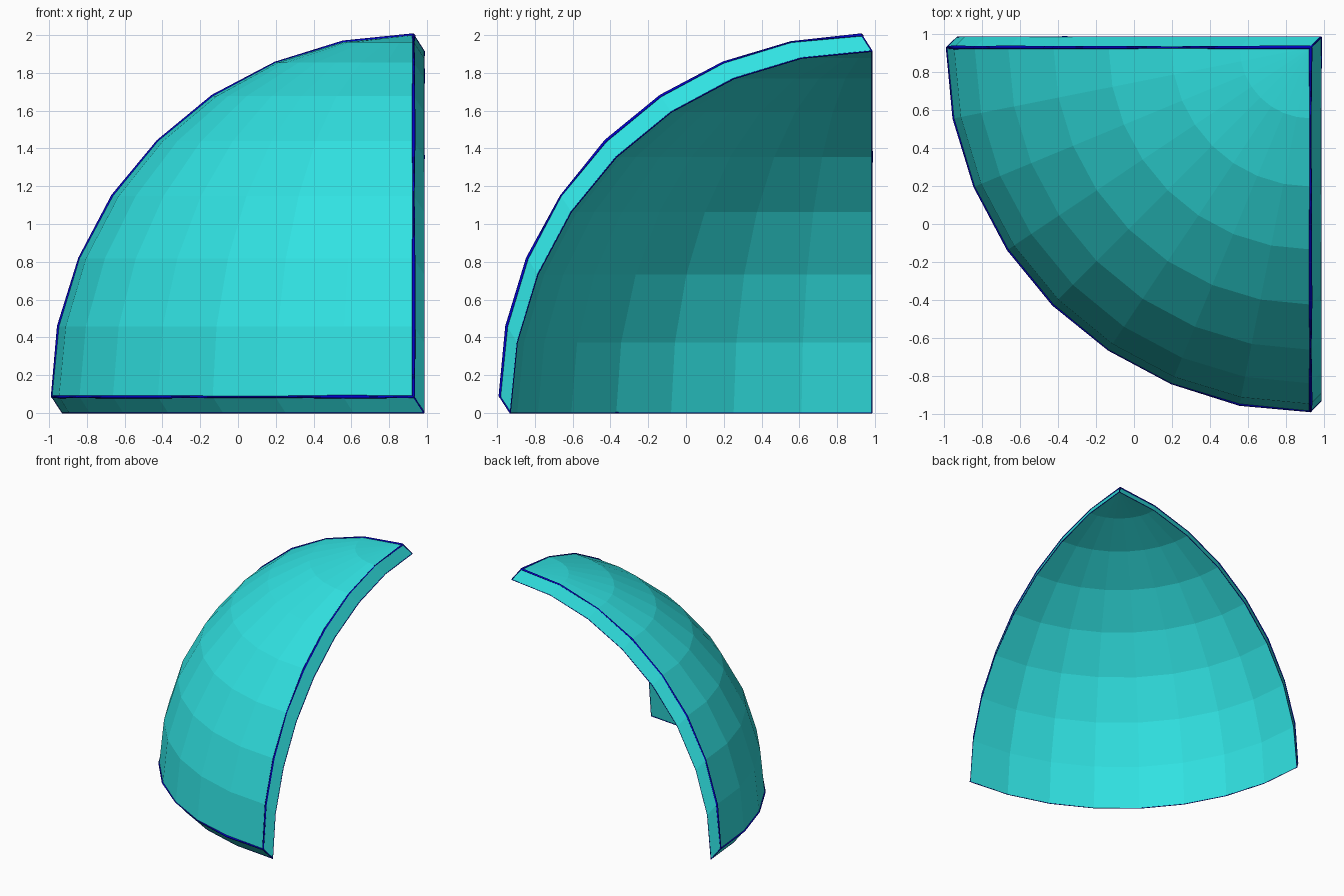
import bpy, bmesh, math, random
from mathutils import Vector

if "Cube" in bpy.data.objects:
    bpy.data.objects.remove(bpy.data.objects["Cube"])

random.seed(3)
R = 1.915                       # sphere radius
C = Vector((0.93, 0.93, 0.085)) # centre of the outer surface
D = Vector((0.055, 0.055, -0.085))  # shift from outer to inner surface


def material(name, rgb):
    m = bpy.data.materials.new(name)
    m.diffuse_color = (*rgb, 1)
    m.use_nodes = True
    m.node_tree.nodes["Principled BSDF"].inputs["Base Color"].default_value = m.diffuse_color
    return m


cyan = material("cyan", (0.03, 0.76, 0.76))
blue = material("deep blue", (0.0, 0.0, 0.55))

# Shell: one eighth of a low-poly sphere, extruded inwards
bm = bmesh.new()
bmesh.ops.create_uvsphere(bm, u_segments=32, v_segments=16, radius=R)
e = 1e-3
bmesh.ops.delete(bm, geom=[v for v in bm.verts
                           if v.co.x > e or v.co.y > e or v.co.z < -e], context='VERTS')
bmesh.ops.translate(bm, verts=bm.verts, vec=C)
ret = bmesh.ops.extrude_face_region(bm, geom=bm.faces[:], use_keep_orig=True)
bmesh.ops.translate(bm, vec=D, verts=[g for g in ret["geom"]
                                      if isinstance(g, bmesh.types.BMVert)])
bmesh.ops.recalc_face_normals(bm, faces=bm.faces)
mesh = bpy.data.meshes.new("shell")
bm.to_mesh(mesh)
bm.free()
mesh.materials.append(cyan)
bpy.context.collection.objects.link(bpy.data.objects.new("shell", mesh))


# Thin blue seams that follow the edges of the shell
def seam(name, points, radius):
    cu = bpy.data.curves.new(name, 'CURVE')
    cu.dimensions = '3D'
    cu.bevel_depth = radius
    cu.bevel_resolution = 0
    sp = cu.splines.new('POLY')
    sp.points.add(len(points) - 1)
    for p, co in zip(sp.points, points):
        p.co = (*co, 1)
        p.radius = random.uniform(0.6, 1.3)
    cu.materials.append(blue)
    bpy.context.collection.objects.link(bpy.data.objects.new(name, cu))


X, Y, Z = Vector((-1, 0, 0)), Vector((0, -1, 0)), Vector((0, 0, 1))
angles = [i * math.pi / 16 for i in range(9)]
for side, centre, radius in (("outer", C, 0.008), ("inner", C + D, 0.003)):
    for name, a, b in (("base", X, Y), ("back", X, Z), ("right", Y, Z)):
        seam(f"{side}_{name}_seam",
             [centre + R * (a * math.cos(t) + b * math.sin(t)) for t in angles], radius)
for name, a in (("left", X), ("front", Y), ("top", Z)):
    seam(f"{name}_corner_seam", [C + R * a, C + R * a + D], 0.004)
